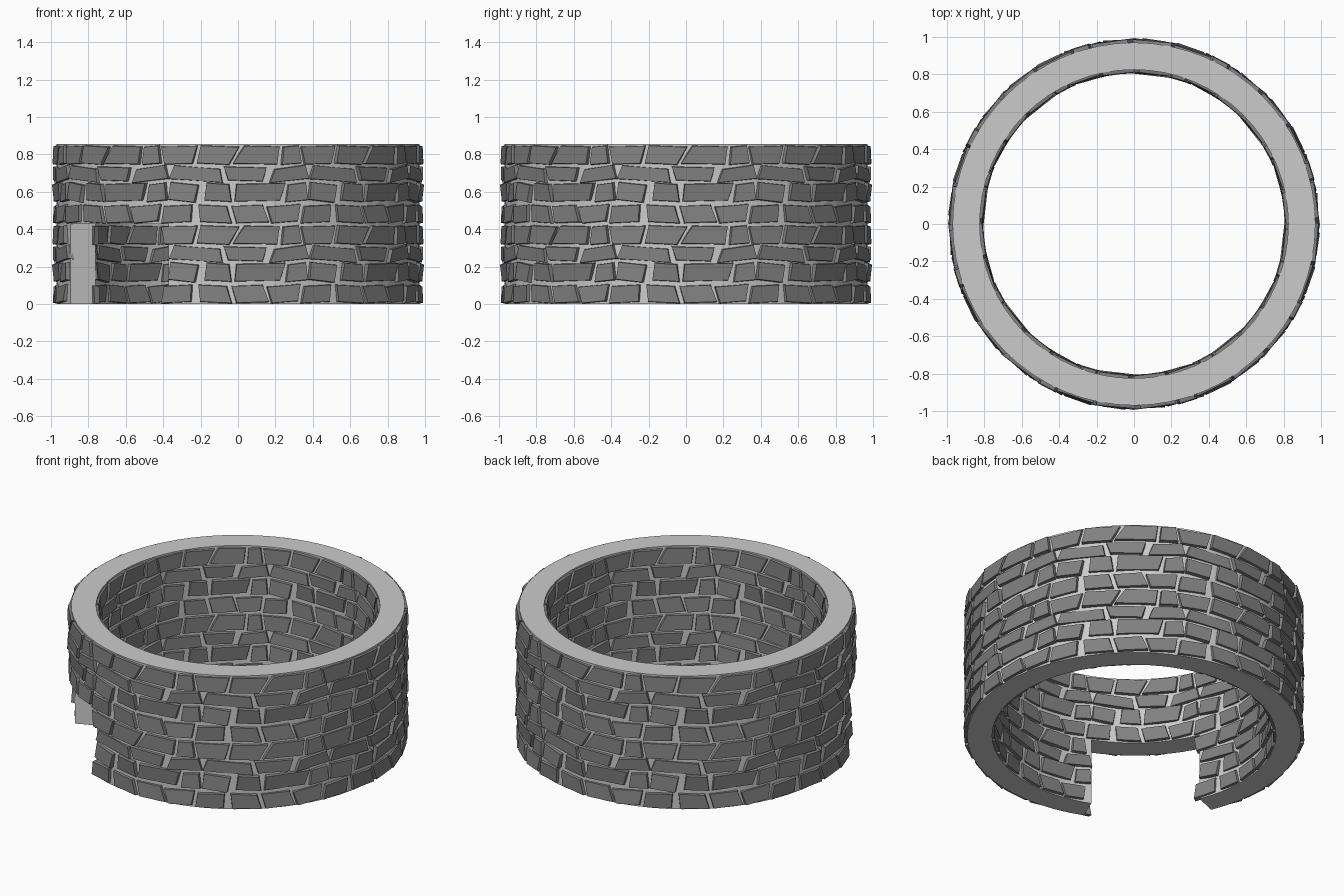
import bpy, bmesh, math, random
from mathutils import Vector

if "Cube" in bpy.data.objects:
    bpy.data.objects.remove(bpy.data.objects["Cube"])

random.seed(4)
R_OUT, R_IN, STORY = 0.97, 0.825, 0.4275
SEG = 64
DOOR = range(36, 44)          # wall segments left open: 202.5 to 247.5 degrees


def polar(r, deg, z):
    a = math.radians(deg)
    return Vector((r * math.cos(a), r * math.sin(a), z))


def finish(bm, name, material=None):
    bmesh.ops.remove_doubles(bm, verts=bm.verts, dist=1e-5)
    bmesh.ops.recalc_face_normals(bm, faces=bm.faces)
    me = bpy.data.meshes.new(name)
    bm.to_mesh(me)
    bm.free()
    ob = bpy.data.objects.new(name, me)
    bpy.context.collection.objects.link(ob)
    if material:
        me.materials.append(material)
    return ob


# Mortar core: round wall with one doorway in the lower story
bm = bmesh.new()
step = 360 / SEG


def quad(*pts):
    bm.faces.new([bm.verts.new(p) for p in pts])


for i in range(SEG):
    a, b = i * step, (i + 1) * step
    stories = [1] if i in DOOR else [0, 1]
    for s in stories:
        z0, z1 = s * STORY, (s + 1) * STORY
        for r in (R_OUT, R_IN):
            quad(polar(r, a, z0), polar(r, b, z0), polar(r, b, z1), polar(r, a, z1))
    for z in (stories[0] * STORY, 2 * STORY):
        quad(polar(R_IN, a, z), polar(R_OUT, a, z), polar(R_OUT, b, z), polar(R_IN, b, z))
for i in (DOOR.start, DOOR.stop):
    a = i * step
    quad(polar(R_IN, a, 0), polar(R_OUT, a, 0), polar(R_OUT, a, STORY), polar(R_IN, a, STORY))
finish(bm, "wall_core")

# Stone courses of one 45 degree module:
# (bottom z, top z, [(left, right, left lean, right lean, tilt), ...]) in degrees
COURSES = [
    (0.005, 0.103, [(-24.5, -14.5, 0.5, 0.2, .004), (-12.5, -2.5, -0.3, -0.8, -.004),
                    (-1.5, 9.0, -0.8, -1.0, .003), (9.6, 19.8, -0.8, 0.5, .008)]),
    (0.120, 0.220, [(-22.2, -12.8, 0.3, 0.6, -.008), (-10.5, -2.2, 0.4, -0.4, -.004),
                    (-1.0, 14.4, 0.3, 0.8, .003), (15.3, 22.2, 0.4, -0.3, .006)]),
    (0.228, 0.308, [(-21.5, -5.0, 0.8, -0.4, -.010), (-4.0, 8.6, -0.7, 0.6, -.003),
                    (10.5, 22.4, 0.8, -0.6, .012)]),
    (0.318, 0.420, [(-24.5, -13.4, -0.6, 0.8, .002), (-12.6, -1.0, 0.6, 1.6, -.004),
                    (0.0, 13.0, 1.8, 0.4, -.002), (13.8, 20.0, 0.3, -0.4, .004)]),
]


def stone(bm, centre, z, z0, z1, spec, outer):
    left, right, lean_l, lean_r, tilt = spec
    side = 1 if outer else -1
    corners = [(left - lean_l, z0 - tilt), (right - lean_r, z0 + tilt),
               (right + lean_r, z1 + tilt), (left + lean_l, z1 - tilt)]
    r_face, r_back = (0.989, 0.955) if outer else (0.810, 0.845)
    rl, rr, rt = (random.uniform(-.005, .005) for _ in range(3))
    bumps = [rl - rt, rr - rt, rr + rt, rl + rt]
    mid_a, mid_z = (left + right) / 2, (z0 + z1) / 2
    back, front = [], []
    for (a, h), bump in zip(corners, bumps):
        h = min(max(h, 0.001), 0.424)
        back.append(bm.verts.new(polar(r_back, centre + side * a, z + h)))
        # front face is drawn in slightly for a worn edge
        fa = a + math.copysign(0.35, mid_a - a)
        fh = h + math.copysign(0.005, mid_z - h)
        front.append(bm.verts.new(polar(r_face + side * bump, centre + side * fa, z + fh)))
    bm.faces.new(front)
    bm.faces.new(back[::-1])
    for i in range(4):
        j = (i + 1) % 4
        bm.faces.new([back[i], back[j], front[j], front[i]])


stone_grey = bpy.data.materials.new("stone_grey")
stone_grey.diffuse_color = (0.22, 0.22, 0.22, 1)
stone_grey.use_nodes = True
stone_grey.node_tree.nodes["Principled BSDF"].inputs["Base Color"].default_value = stone_grey.diffuse_color

# The same stones repeat in every module, on the outside and inside faces
for name, outer in (("outer_stones", True), ("inner_stones", False)):
    bm = bmesh.new()
    for story in (0, 1):
        for k in range(8):
            if story == 0 and k == 5:      # doorway
                continue
            random.seed(7)
            for z0, z1, specs in COURSES:
                for spec in specs:
                    stone(bm, 45 * k, story * STORY, z0, z1, spec, outer)
    finish(bm, name, stone_grey)
